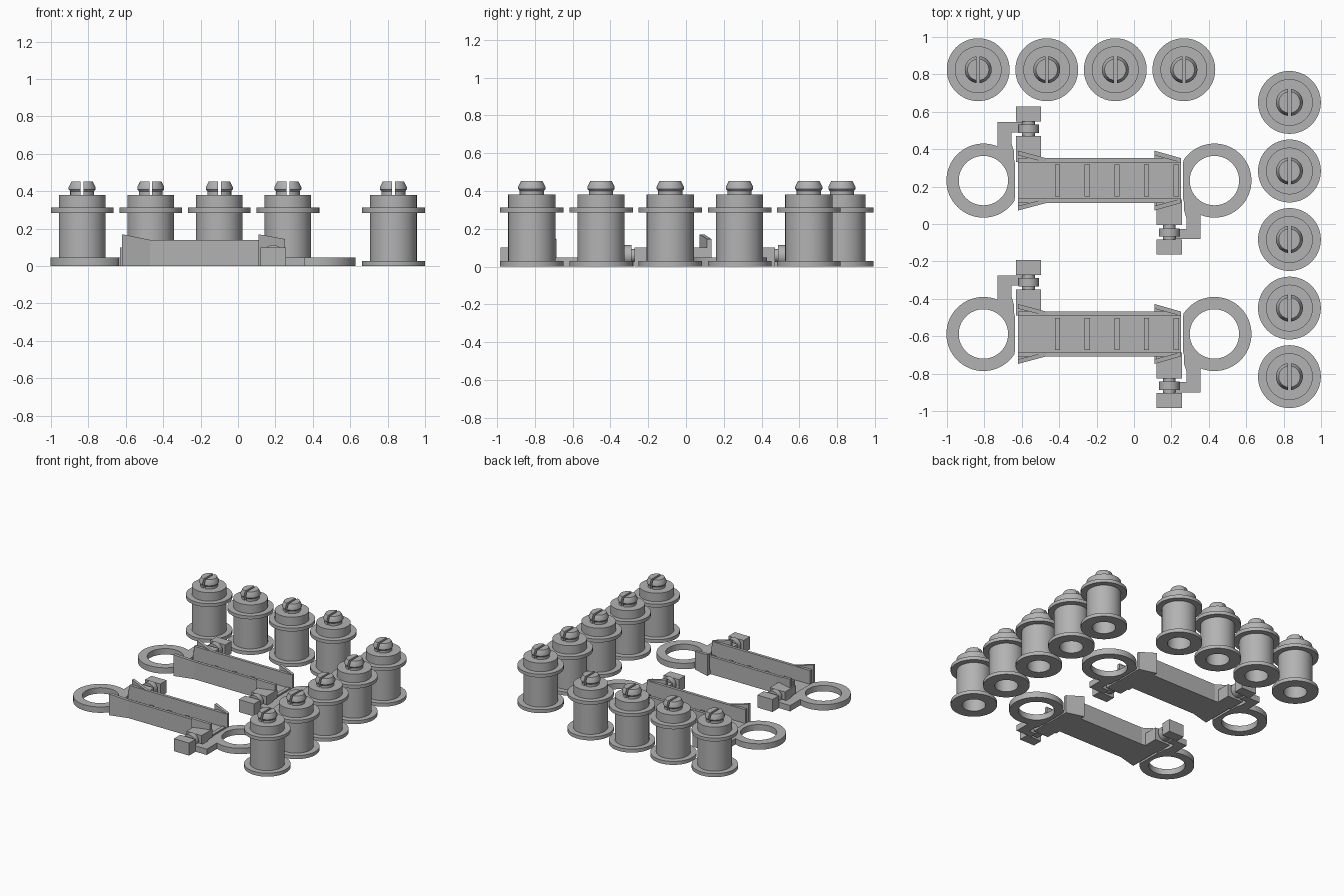
import bpy, bmesh
from math import sin, cos, pi, radians
from mathutils import Matrix, Vector

if "Cube" in bpy.data.objects:
    bpy.data.objects.remove(bpy.data.objects["Cube"])

grey = bpy.data.materials.new("plain grey")
grey.use_nodes = True
COLOUR = (0.45, 0.45, 0.45, 1)
grey.diffuse_color = COLOUR
grey.node_tree.nodes["Principled BSDF"].inputs["Base Color"].default_value = COLOUR


def finish(bm, name):
    """Turn a bmesh into mesh data with clean normals and the material."""
    bmesh.ops.remove_doubles(bm, verts=bm.verts, dist=1e-5)
    bmesh.ops.dissolve_degenerate(bm, edges=bm.edges, dist=1e-5)
    bmesh.ops.recalc_face_normals(bm, faces=bm.faces)
    mesh = bpy.data.meshes.new(name)
    bm.to_mesh(mesh)
    bm.free()
    mesh.materials.append(grey)
    return mesh


def place(mesh, name, matrix):
    ob = bpy.data.objects.new(name, mesh)
    ob.matrix_world = matrix
    bpy.context.collection.objects.link(ob)
    return ob


def lathe(name, profile, closed=False, low=-9, high=9, segs=64):
    """Spin (radius, z) points about z, flattening everything beyond low/high in x."""
    bm = bmesh.new()
    rings = []
    for r, z in profile:
        rings.append([bm.verts.new((min(max(r * cos(2 * pi * i / segs), low), high),
                                    r * sin(2 * pi * i / segs), z)) for i in range(segs)])
    pairs = list(zip(rings, rings[1:]))
    if closed:
        pairs.append((rings[-1], rings[0]))
    else:
        bm.faces.new(rings[0])
        bm.faces.new(rings[-1])
    for a, b in pairs:
        for i in range(segs):
            j = (i + 1) % segs
            bm.faces.new((a[i], a[j], b[j], b[i]))
    return finish(bm, name)


def prism(name, start, end):
    """Join two matching outlines into a solid."""
    bm = bmesh.new()
    a = [bm.verts.new(p) for p in start]
    b = [bm.verts.new(p) for p in end]
    bm.faces.new(a)
    bm.faces.new(b)
    for i in range(len(a)):
        j = (i + 1) % len(a)
        bm.faces.new((a[i], a[j], b[j], b[i]))
    return finish(bm, name)


def box(name, x0, x1, y0, y1, z0, z1):
    def section(x):
        return [(x, y0, z0), (x, y1, z0), (x, y1, z1), (x, y0, z1)]
    return prism(name, section(x0), section(x1))


def wedge(name, x0, sec0, x1, sec1):
    """Solid between two (inner y, outer y, height) sections standing on the ground."""
    def section(x, s):
        return [(x, s[0], 0), (x, s[1], 0), (x, s[1], s[2]), (x, s[0], s[2])]
    return prism(name, section(x0, sec0), section(x1, sec1))


TURN = Matrix.Rotation(pi, 4, 'Z')
FLIP = Matrix.Diagonal((1, -1, 1, 1))
smooth = []

# Spools: flanged drum with a socket underneath and a split snap knob on top
drum = lathe("drum", [(0.085, 0), (0.168, 0), (0.168, 0.028), (0.125, 0.028),
                      (0.125, 0.285), (0.168, 0.285), (0.168, 0.312), (0.125, 0.312),
                      (0.125, 0.38), (0.02, 0.38), (0.02, 0.37), (0.02, 0.1), (0.085, 0.1)][:9]
             + [(0, 0.38), (0, 0.1), (0.085, 0.1)], closed=True)
knob = lathe("knob_half", [(0.064, 0.375), (0.064, 0.4), (0.072, 0.41),
                           (0.072, 0.422), (0.057, 0.452)], low=0.008)

STEP = 0.3665
spots = [(-0.833 + STEP * i, 0.825) for i in range(4)]
spots += [(0.831, 0.65 - STEP * i) for i in range(5)]
for n, (x, y) in enumerate(spots):
    at = Matrix.Translation((x, y, 0))
    smooth.append(place(drum, f"spool_drum_{n}", at))
    smooth.append(place(knob, f"spool_knob_right_{n}", at))
    smooth.append(place(knob, f"spool_knob_left_{n}", at @ TURN))

# Link channel: U section, ribs across its floor, flared wall ends
W, IN, H, FLOOR = 0.12, 0.097, 0.14, 0.03
X0, X1 = -0.4325, 0.4375
outline = [(-W, 0), (W, 0), (W, H), (IN, H), (IN, FLOOR), (-IN, FLOOR), (-IN, H), (-W, H)]
channel = prism("channel", [(X0, y, z) for y, z in outline], [(X1, y, z) for y, z in outline])
rib = box("rib", -0.014, 0.014, -0.086, 0.086, 0.02, 0.042)
flares = [wedge("flare_left", X0, (0.135, 0.16, 0.17), -0.2825, (IN, W, H)),
          wedge("flare_right", 0.2975, (0.135, 0.16, 0.17), X1, (IN, W, 0.145)),
          wedge("flare_floor_left", X0, (0.09, 0.158, FLOOR), -0.2825, (0.09, W, FLOOR)),
          wedge("flare_floor_right", 0.2975, (0.09, 0.158, FLOOR), X1, (0.09, W, FLOOR))]

# Link end: eyelet with a flat side, and a clip hinge joining it to the channel
EYE = Matrix.Translation((-0.6175, 0, 0))
eyelet = lathe("eyelet", [(0.132, 0), (0.198, 0), (0.198, 0.047), (0.132, 0.047)],
               closed=True, high=0.168)
arm_outline = [(-0.542, 0.15), (-0.455, 0.11), (-0.455, 0.16), (-0.468, 0.2), (-0.468, 0.258),
               (-0.405, 0.258), (-0.405, 0.313), (-0.542, 0.313)]
hinge = [prism("hinge_arm", [(x, y, 0) for x, y in arm_outline],
               [(x, y, 0.047) for x, y in arm_outline]),
         box("hinge_inner_block", -0.443, -0.309, 0.1, 0.238, 0, 0.1),
         box("hinge_outer_block", -0.443, -0.309, 0.315, 0.395, 0, 0.1)]


def barrel(name, radius, y0, y1):
    mesh = lathe(name, [(radius, y0), (radius, y1)], segs=32)
    mesh.transform(Matrix.Translation((-0.376, 0, 0.058)) @ Matrix.Rotation(radians(-90), 4, 'X'))
    return mesh


barrels = [barrel("hinge_pin", 0.034, 0.23, 0.32), barrel("hinge_collar", 0.055, 0.255, 0.3)]

for n, y in enumerate((0.232, -0.588)):
    link = Matrix.Translation((-0.1875, y, 0))
    place(channel, f"channel_{n}", link)
    for i in range(5):
        place(rib, f"channel_rib_{n}_{i}", link @ Matrix.Translation((-0.222 + 0.159 * i, 0, 0)))
    for part in flares:
        place(part, f"{part.name}_back_{n}", link)
        mirrored = part.copy()
        mirrored.transform(FLIP)
        mirrored.flip_normals()
        place(mirrored, f"{part.name}_front_{n}", link)
    for side, turn in (("left_end", Matrix.Identity(4)), ("right_end", TURN)):
        smooth.append(place(eyelet, f"eyelet_{side}_{n}", link @ turn @ EYE))
        for part in hinge:
            place(part, f"{part.name}_{side}_{n}", link @ turn)
        for part in barrels:
            smooth.append(place(part, f"{part.name}_{side}_{n}", link @ turn))

# Smooth the round parts while keeping their rims crisp
bpy.ops.object.select_all(action='DESELECT')
for ob in smooth:
    ob.select_set(True)
bpy.context.view_layer.objects.active = smooth[0]
bpy.ops.object.shade_smooth_by_angle(angle=radians(30))
